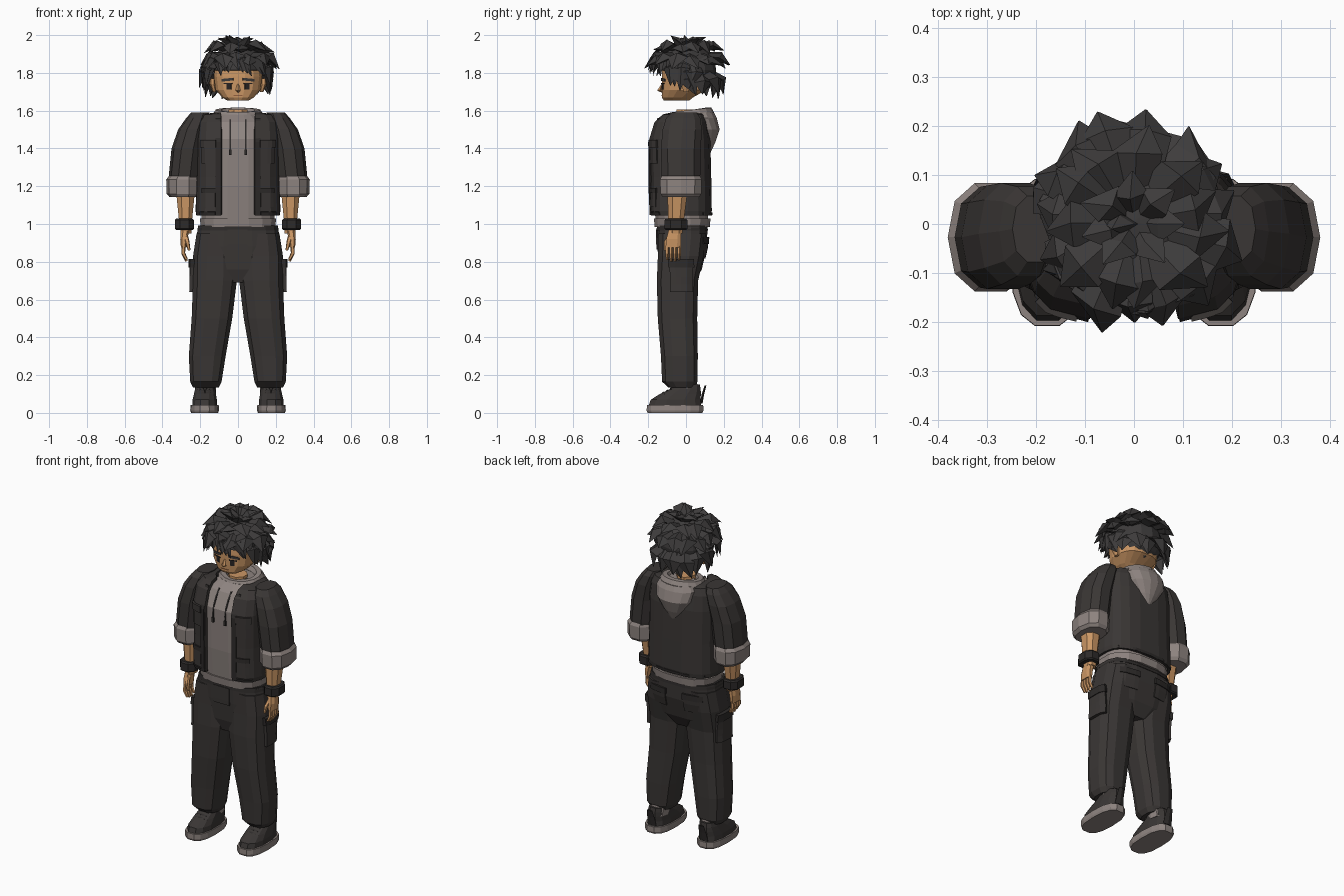
import bpy, bmesh, math, random
from math import sin, cos, pi, radians
from mathutils import Vector
from mathutils.bvhtree import BVHTree

if "Cube" in bpy.data.objects:
    bpy.data.objects.remove(bpy.data.objects["Cube"])
random.seed(4)


def material(name, r, g, b):
    m = bpy.data.materials.new(name)
    m.use_nodes = True
    m.diffuse_color = (r, g, b, 1)
    m.node_tree.nodes["Principled BSDF"].inputs["Base Color"].default_value = (r, g, b, 1)
    return m


HAIR = material("hair charcoal", .047, .044, .044)
CLOTH = material("black cloth", .042, .037, .035)
TRIM = material("dark trim", .027, .024, .023)
GREY = material("warm grey", .27, .23, .215)
SKIN = material("skin", .60, .31, .13)
INK = material("eye ink", .02, .016, .016)
LIP = material("lip brown", .30, .12, .05)


def finish(bm, name, mat, thick=0, offset=-1):
    bmesh.ops.recalc_face_normals(bm, faces=bm.faces)
    me = bpy.data.meshes.new(name)
    bm.to_mesh(me)
    bm.free()
    me.materials.append(mat)
    ob = bpy.data.objects.new(name, me)
    bpy.context.collection.objects.link(ob)
    if thick:
        mod = ob.modifiers.new("thickness", "SOLIDIFY")
        mod.thickness, mod.offset = thick, offset
    return ob


def power(v, e):
    return math.copysign(abs(v) ** (2 / e), v)


def skin_rings(bm, rings, closed=True):
    """Join successive rings of vertices with quads."""
    for a, b in zip(rings, rings[1:]):
        n = len(a)
        for i in range(n if closed else n - 1):
            j = (i + 1) % n
            bm.faces.new((a[i], a[j], b[j], b[i]))


def loft(name, mat, rings, side=1, n=12, e=2.6, gap=0, thick=0):
    """Stack rounded rings (z, cx, cy, rx, ry); gap leaves the front open."""
    bm = bmesh.new()
    rows = []
    start = radians(24) if gap else pi / n
    for z, cx, cy, rx, ry in rings:
        row = []
        for i in range(n):
            a = start + i * ((2 * pi - 2 * start) / (n - 1) if gap else 2 * pi / n)
            x = cx + rx * power(sin(a), e)
            if gap and i in (0, n - 1):
                x = gap if i == 0 else -gap
            row.append(bm.verts.new((side * x, cy - ry * power(cos(a), e), z)))
        rows.append(row)
    skin_rings(bm, rows, not gap)
    if not gap:
        bm.faces.new(rows[0])
        bm.faces.new(rows[-1])
    return finish(bm, name, mat, thick)


def sweep(bm, pts, radii, u, n=6, flat=1):
    """Tapering tube through pts; u is the width direction."""
    pts = [Vector(p) for p in pts]
    u = Vector(u)
    rows = []
    for k, p in enumerate(pts):
        t = (pts[min(k + 1, len(pts) - 1)] - pts[max(k - 1, 0)]).normalized()
        v = t.cross(u).normalized() * flat
        rows.append([bm.verts.new(p + radii[k] * (u * cos(2 * pi * i / n) + v * sin(2 * pi * i / n)))
                     for i in range(n)])
    skin_rings(bm, rows)
    bm.faces.new(rows[0])
    bm.faces.new(rows[-1])


def plate(name, mat, target, face, a0, a1, z0, z1, t=.004, slant=0):
    """Thin patch laid on a part, seen from the front, back, left or right."""
    me = target.data
    tree = BVHTree.FromPolygons([v.co for v in me.vertices], [p.vertices[:] for p in me.polygons])
    d = Vector({"front": (0, 1, 0), "back": (0, -1, 0), "left": (-1, 0, 0), "right": (1, 0, 0)}[face])
    bm = bmesh.new()
    rows = []
    for j in range(5):
        row = []
        for i in range(5):
            a = a0 + (a1 - a0) * i / 4
            z = z0 + (z1 - z0) * j / 4 + slant * i / 4
            o = Vector((a, 0, z)) if d.x == 0 else Vector((0, a, z))
            hit = tree.ray_cast(o - d, d)[0]
            row.append(bm.verts.new(hit if hit else o - d * .1))
        rows.append(row)
    skin_rings(bm, rows, False)
    return finish(bm, name, mat, 2 * t, 0)


# Head, neck and face
head = loft("head", SKIN, [(1.655, 0, -.05, .06, .07), (1.67, 0, -.045, .085, .083),
            (1.71, 0, -.01, .12, .12), (1.78, 0, 0, .13, .13), (1.86, 0, 0, .12, .125),
            (1.92, 0, 0, .08, .08)], n=16)
loft("neck", SKIN, [(1.45, 0, 0, .06, .06), (1.605, 0, 0, .055, .055)], n=8, e=2)
bm = bmesh.new()
sweep(bm, [(0, -.125, 1.74), (0, -.14, 1.708), (0, -.12, 1.70)], [.005, .013, .008], (1, 0, 0), 4)
finish(bm, "nose", SKIN)
plate("mouth", LIP, head, "front", -.025, .025, 1.677, 1.682, .002)
for s, tag in ((1, "left"), (-1, "right")):
    plate(tag + "_eye", INK, head, "front", s * .035, s * .06, 1.712, 1.742, .003)
    plate(tag + "_eyelid", INK, head, "front", s * .03, s * .075, 1.741, 1.747, .004)
    plate(tag + "_eyebrow", HAIR, head, "front", s * .025, s * .085, 1.76, 1.774, .005, -.006)
    loft(tag + "_ear", SKIN, [(1.70, .125, .0, .01, .015), (1.74, .135, .0, .015, .028),
         (1.77, .135, .0, .015, .025)], s, 6, 2)

# Hair cap, open over the face
bm = bmesh.new()
bmesh.ops.create_uvsphere(bm, u_segments=14, v_segments=10, radius=1)
for v in bm.verts:
    v.co = Vector((v.co.x * .155, v.co.y * .155 + .005, v.co.z * .14 + 1.815))
bmesh.ops.delete(bm, context="FACES", geom=[
    f for f in bm.faces if f.calc_center_median().z < 1.82 and f.calc_center_median().y < .02])
finish(bm, "hair_cap", HAIR, .01)

# Hair locks: count, arc start and end, then radius and height at root, middle and tip, width
bm = bmesh.new()
for count, a0, a1, root, mid, tip, width in (
        (9, 100, 260, (.12, 1.80), (.175, 1.76), (.185, 1.675), .055),
        (5, 62, 108, (.12, 1.85), (.18, 1.81), (.19, 1.72), .045),
        (5, 252, 298, (.12, 1.85), (.18, 1.81), (.19, 1.72), .045),
        (10, -58, 58, (.11, 1.88), (.175, 1.865), (.195, 1.795), .036),
        (15, 0, 336, (.09, 1.89), (.17, 1.88), (.215, 1.83), .052),
        (11, 10, 337, (.06, 1.92), (.13, 1.94), (.185, 1.91), .05),
        (7, 30, 340, (.02, 1.93), (.06, 1.965), (.11, 1.985), .04)):
    for i in range(count):
        a = radians(a0 + (a1 - a0) * i / (count - 1) + random.uniform(-7, 7))
        k = random.uniform(.93, 1.1)
        pts = []
        for step, (r, z) in enumerate((root, mid, tip)):
            b = a + step * random.uniform(-.1, .1)
            r *= k if step else 1
            z += random.uniform(-.014, .014) * (step > 0)
            pts.append((r * sin(b), -r * cos(b) + .005, min(z, 1.997)))
        sweep(bm, pts, [width * .8, width * k, .002], (cos(a), sin(a), 0), 4, .45)
sweep(bm, [(-.02, 0, 1.93), (-.03, 0, 1.97), (-.045, -.01, 2)], [.04, .03, .001], (1, 0, 0), 4, .6)
finish(bm, "hair_locks", HAIR)

# Hooded top
hoodie = loft("hooded_top", GREY, [(.985, 0, -.02, .195, .14), (1.2, 0, -.03, .2, .148),
              (1.45, 0, -.035, .2, .148), (1.54, 0, -.02, .15, .115), (1.58, 0, 0, .1, .08)], n=16)
loft("hem_band", GREY, [(.985, 0, -.02, .2, .148), (1.03, 0, -.02, .205, .152)], n=16)
loft("hood", GREY, [(1.37, 0, .115, .012, .012), (1.43, 0, .115, .065, .04), (1.5, 0, .105, .115, .075),
     (1.56, 0, .08, .13, .085), (1.59, 0, .07, .115, .08)], n=14, e=2)
bm = bmesh.new()
rows = []
for i in range(16):
    a = 2 * pi * i / 16
    rows.append([bm.verts.new(((.105 + .028 * cos(b)) * sin(a), .03 - (.09 + .028 * cos(b)) * cos(a),
                 1.58 - .012 * cos(a) + .028 * sin(b))) for b in (pi / 3 * j for j in range(6))])
skin_rings(bm, rows + rows[:1])
finish(bm, "hood_rim", GREY)
for s, tag in ((1, "left"), (-1, "right")):
    plate(tag + "_drawstring", TRIM, hoodie, "front", s * .037, s * .045, 1.38, 1.55, .006)
    plate(tag + "_drawstring_tip", TRIM, hoodie, "front", s * .035, s * .047, 1.365, 1.395, .009)

# Open jacket with pockets and front edges
jacket = loft("jacket", CLOTH, [(1.045, 0, -.03, .222, .165), (1.07, 0, -.032, .226, .17),
              (1.25, 0, -.033, .22, .168), (1.45, 0, -.037, .222, .167), (1.54, 0, -.03, .215, .145),
              (1.58, 0, -.015, .19, .115), (1.59, 0, 0, .125, .085)], n=18, e=3, gap=.09, thick=.018)
plate("jacket_back_hem", TRIM, jacket, "back", -.19, .19, 1.046, 1.062, .005)
for s, tag in ((1, "left"), (-1, "right")):
    plate(tag + "_jacket_edge", TRIM, jacket, "front", s * .092, s * .118, 1.047, 1.56, .007)
    plate(tag + "_jacket_hem", TRIM, jacket, "front", s * .12, s * .2, 1.047, 1.065, .006)
    plate(tag + "_chest_pocket", CLOTH, jacket, "front", s * .118, s * .19, 1.32, 1.44, .006)
    plate(tag + "_chest_flap", CLOTH, jacket, "front", s * .115, s * .193, 1.405, 1.445, .012)
    plate(tag + "_lower_pocket", CLOTH, jacket, "front", s * .12, s * .185, 1.09, 1.18, .005)
    plate(tag + "_lower_flap", TRIM, jacket, "front", s * .118, s * .187, 1.165, 1.19, .009)

# Arms
for s, tag in ((1, "left"), (-1, "right")):
    loft(tag + "_sleeve", CLOTH, [(1.2, .287, -.027, .076, .1), (1.26, .284, -.027, .082, .107),
         (1.4, .268, -.027, .084, .11), (1.5, .242, -.02, .075, .108), (1.56, .215, -.015, .06, .095),
         (1.59, .2, -.01, .048, .07)], s, 10, 2.4)
    loft(tag + "_cuff", GREY, [(1.142, .29, -.027, .072, .1), (1.16, .292, -.027, .086, .113),
         (1.235, .292, -.027, .088, .115), (1.255, .287, -.027, .078, .105)], s, 10, 2.4)
    loft(tag + "_forearm", SKIN, [(.95, .275, -.055, .03, .038), (1.03, .278, -.052, .038, .045),
         (1.18, .278, -.045, .054, .058)], s, 8, 2.4)
    loft(tag + "_wristband", TRIM, [(.968, .284, -.053, .047, .058), (.975, .284, -.053, .054, .066),
         (1.02, .284, -.053, .054, .066), (1.028, .284, -.053, .047, .058)], s, 8, 2.4)
    loft(tag + "_palm", SKIN, [(.875, .288, -.068, .015, .042), (.92, .287, -.065, .02, .042),
         (.975, .278, -.058, .024, .034)], s, 8, 2.6)
    bm = bmesh.new()
    for i in range(4):
        y = -.1 + .021 * i
        drop = .008 * abs(i - 1.4)
        sweep(bm, [(s * .288, y, .885), (s * .29, y, .845), (s * .272, y, .80 + drop)],
              [.011, .011, .007], (0, 1, 0), 5)
    sweep(bm, [(s * .278, -.085, .94), (s * .268, -.108, .905), (s * .258, -.112, .86)],
          [.013, .012, .007], (0, 1, 0), 5)
    finish(bm, tag + "_fingers", SKIN)

# Trousers
hips = loft("trouser_hips", CLOTH, [(.69, 0, -.04, .1, .085), (.76, 0, -.03, .2, .115),
            (.88, 0, -.02, .228, .133), (.985, 0, -.02, .215, .135)], n=16, e=3)
loft("waistband", TRIM, [(.965, 0, -.02, .218, .138), (.992, 0, -.02, .213, .135)], n=16, e=3)
plate("fly", CLOTH, hips, "front", -.055, .05, .865, .97, .006)
for s, tag in ((1, "left"), (-1, "right")):
    leg = loft(tag + "_trouser_leg", CLOTH, [(.135, .17, -.025, .07, .07), (.165, .17, -.033, .085, .096),
               (.3, .163, -.035, .1, .1), (.5, .138, -.045, .11, .107), (.7, .122, -.045, .119, .112),
               (.83, .121, -.028, .12, .124), (.95, .115, -.02, .107, .13)], s, 12, 2.7)
    plate(tag + "_cargo_pocket", CLOTH, leg, tag, -.085, .03, .64, .8, .018)
    plate(tag + "_cargo_flap", TRIM, leg, tag, -.09, .035, .77, .815, .023)
    plate(tag + "_back_pocket", CLOTH, hips, "back", s * .06, s * .17, .82, .92, .006)
    plate(tag + "_back_flap", TRIM, hips, "back", s * .055, s * .175, .895, .93, .011)

# Shoes
for s, tag in ((1, "left"), (-1, "right")):
    loft(tag + "_sole", GREY, [(0, .177, -.058, .072, .148), (.012, .177, -.058, .076, .153),
         (.042, .177, -.058, .075, .152)], s, 14, 2.7)
    loft(tag + "_shoe", CLOTH, [(.04, .176, -.058, .068, .143), (.07, .176, -.055, .066, .135),
         (.1, .175, -.03, .06, .112), (.125, .174, -.005, .055, .085), (.15, .172, .005, .05, .07)], s, 12, 2.5)
    loft(tag + "_sock", GREY, [(.1, .172, .01, .056, .066), (.16, .17, 0, .055, .06)], s, 10, 2.4)
    bm = bmesh.new()
    sweep(bm, [(s * .175, .08, .05), (s * .175, .09, .1), (s * .175, .103, .145)],
          [.03, .025, .018], (1, 0, 0), 4, .25)
    finish(bm, tag + "_heel_tab", TRIM)
    bm = bmesh.new()
    for y, z in ((-.12, .107), (-.1, .118), (-.08, .13)):
        sweep(bm, [(s * .145, y, z - .006), (s * .175, y, z), (s * .205, y, z - .006)],
              [.006] * 3, (0, 1, 0), 4)
    finish(bm, tag + "_laces", TRIM)
